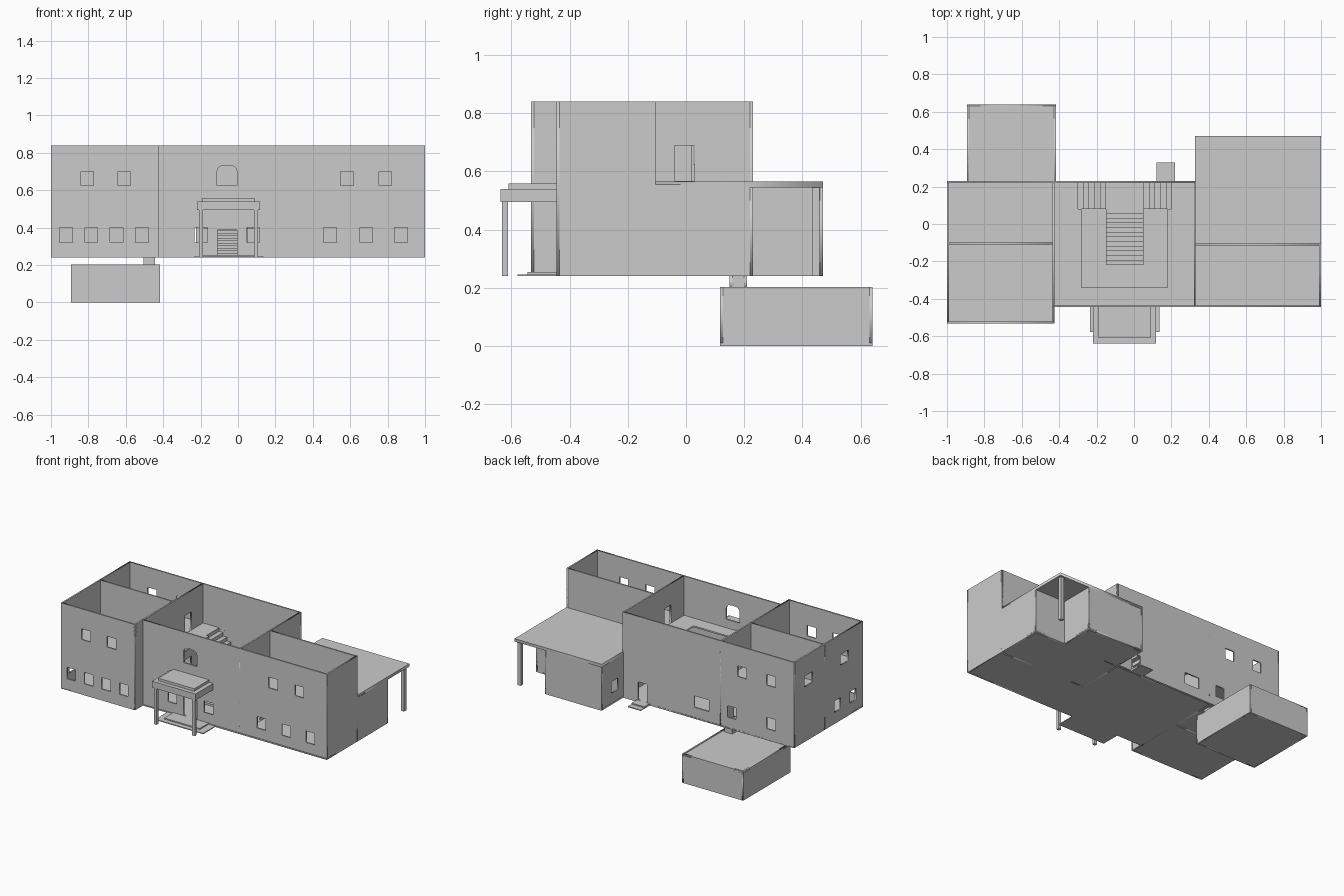
import bpy
from mathutils import Matrix, Vector

if "Cube" in bpy.data.objects:
    bpy.data.objects.remove(bpy.data.objects["Cube"])

Z0, Z1, Z2 = 0.24, 0.565, 0.84     # ground floor, upper floor, wall top
T = 0.01                           # wall thickness


def box(name, x0, x1, y0, y1, z0, z1):
    v = [(x, y, z) for x in (x0, x1) for y in (y0, y1) for z in (z0, z1)]
    f = [(0, 1, 3, 2), (4, 6, 7, 5), (0, 4, 5, 1), (2, 3, 7, 6), (0, 2, 6, 4), (1, 5, 7, 3)]
    me = bpy.data.meshes.new(name)
    me.from_pydata(v, [], f)
    ob = bpy.data.objects.new(name, me)
    bpy.context.collection.objects.link(ob)
    return ob


def rect(u0, u1, v0, v1):
    return [(u0, v0), (u1, v0), (u1, v1), (u0, v1)]


def panel(name, outline, holes, matrix, thick=T):
    """Flat plate with cut openings, placed by a matrix."""
    cu = bpy.data.curves.new(name, 'CURVE')
    cu.dimensions = '2D'
    cu.fill_mode = 'BOTH'
    cu.extrude = thick / 2
    for pts in [outline] + holes:
        sp = cu.splines.new('POLY')
        sp.points.add(len(pts) - 1)
        for p, (u, v) in zip(sp.points, pts):
            p.co = (u, v, 0, 1)
        sp.use_cyclic_u = True
    tmp = bpy.data.objects.new(name + "_outline", cu)
    bpy.context.collection.objects.link(tmp)
    dg = bpy.context.evaluated_depsgraph_get()
    me = bpy.data.meshes.new_from_object(tmp.evaluated_get(dg))
    bpy.data.objects.remove(tmp)
    me.transform(matrix)
    me.name = name
    ob = bpy.data.objects.new(name, me)
    bpy.context.collection.objects.link(ob)
    return ob


def wall_x(name, y, outline, holes=()):
    m = Matrix(((1, 0, 0, 0), (0, 0, -1, y), (0, 1, 0, 0), (0, 0, 0, 1)))
    return panel(name, outline, list(holes), m)


def wall_y(name, x, outline, holes=()):
    m = Matrix(((0, 0, 1, x), (1, 0, 0, 0), (0, 1, 0, 0), (0, 0, 0, 1)))
    return panel(name, outline, list(holes), m)


def slab(name, z_top, outline, holes=(), thick=T):
    return panel(name, outline, list(holes), Matrix.Translation((0, 0, z_top - thick / 2)), thick)


def win(c, upper=False, w=0.068):
    return rect(c - w / 2, c + w / 2, *((0.625, 0.70) if upper else (0.32, 0.40)))


def door(c, z=Z0 + 0.012, h=0.13, w=0.07):
    return rect(c - w / 2, c + w / 2, z, z + h)


# Front walls
wall_x("left_front_wall", -0.527, rect(-1, -0.425, Z0, Z2),
       [win(c) for c in (-0.92, -0.785, -0.65, -0.513)] + [win(c, True) for c in (-0.806, -0.608)])
arch = [(-0.112, 0.625), (-0.006, 0.625), (-0.006, 0.70), (-0.012, 0.718), (-0.025, 0.729),
        (-0.059, 0.733), (-0.093, 0.729), (-0.106, 0.718), (-0.112, 0.70)]
wall_x("main_front_wall", -0.44, rect(-0.43, 1, Z0, Z2),
       [win(c) for c in (-0.198, 0.082, 0.492, 0.685, 0.872)]
       + [win(c, True) for c in (0.583, 0.787)]
       + [arch, rect(-0.109, -0.005, Z0 + 0.012, 0.387)])

# Back walls
wall_x("back_wall", 0.225, rect(-1, 0.33, Z0, Z2),
       [win(c) for c in (-0.515, -0.82)] + [win(-0.283, w=0.115), door(0.175)]
       + [win(c, True) for c in (-0.595, -0.82)])
wall_x("porch_back_wall", 0.225, rect(0.33, 1, Z0, Z1 - 0.02), [door(0.5)])
wall_x("right_room_back_wall", 0.465, rect(0.325, 0.765, Z0, Z1 - 0.02))

# Side walls and partitions
wall_y("left_side_wall", -0.995, rect(-0.532, 0.23, Z0, Z2),
       [win(c) for c in (-0.25, -0.42)] + [win(c, True, 0.09) for c in (0.07, -0.325)])
wall_y("left_inner_wall", -0.43, rect(-0.532, 0.23, Z0, Z2),
       [door(0.055, Z1 + 0.002, 0.125), door(0.055), door(-0.25)])
wall_y("right_inner_wall", 0.325, rect(-0.445, 0.23, Z0, Z2),
       [door(-0.005, Z1 + 0.002, 0.122), door(-0.255, Z1 + 0.002, 0.125), door(-0.255)])
wall_y("right_room_inner_side", 0.33, rect(0.23, 0.47, Z0, Z1 - 0.02), [win(0.325, w=0.075)])
wall_y("right_room_outer_side", 0.76, rect(0.23, 0.47, Z0, Z1 - 0.02))
wall_y("right_side_wall", 0.995, [(-0.445, Z0), (0.23, Z0), (0.23, Z1 - 0.01),
                                  (-0.105, Z1 - 0.01), (-0.105, Z2), (-0.445, Z2)])
wall_x("left_partition", -0.105, rect(-1, -0.43, Z0, Z2))
wall_x("right_partition", -0.11, rect(0.325, 1, Z0, Z2))

# Floors
slab("ground_floor", Z0 + T, [(-1, -0.532), (-0.425, -0.532), (-0.425, -0.445), (1, -0.445),
                              (1, 0.23), (0.765, 0.23), (0.765, 0.47), (0.325, 0.47),
                              (0.325, 0.23), (-1, 0.23)], [rect(-0.495, -0.455, 0.16, 0.2)])
slab("left_upper_floor", Z1, rect(-0.995, -0.43, -0.527, 0.225))
slab("right_upper_floor", Z1, rect(0.325, 0.995, -0.44, -0.105))
slab("hall_upper_floor", Z1, rect(-0.43, 0.325, -0.44, 0.226),
     [[(-0.28, -0.34), (0.18, -0.34), (0.18, 0.08), (0.23, 0.08), (0.23, 0.22),
       (-0.33, 0.22), (-0.33, 0.08), (-0.28, 0.08)]])
slab("terrace", Z1, [(0.325, -0.105), (1, -0.105), (1, 0.47), (0.325, 0.47)], thick=0.02)
box("terrace_post", 0.96, 0.985, 0.433, 0.458, Z0, Z1 - 0.02)

# Double staircase: central flight, landing, two side flights
rise = 0.0135
for i in range(12):
    z = Z0 + T + (i + 1) * rise
    y = -0.22 + i * 0.025
    box("stair_step", -0.15, 0.05, y, y + 0.025, max(Z0 + T, z - 2 * rise), z)
box("stair_landing", -0.15, 0.05, 0.08, 0.22, 0.39, 0.412)
for i in range(6):
    z = 0.412 + (i + 1) * 0.0255
    for s in (-1, 1):
        a, b = sorted((-0.05 + s * (0.1 + i * 0.03), -0.05 + s * (0.13 + i * 0.03)))
        box("side_stair_step", a, b, 0.08, 0.22, z - 0.045, z)

# Front entrance canopy and steps
box("canopy", -0.22, 0.118, -0.638, -0.445, 0.495, 0.54)
box("canopy_cap", -0.19, 0.088, -0.61, -0.445, 0.54, 0.558)
for x in (-0.198, 0.097):
    box("canopy_post", x - 0.0105, x + 0.0105, -0.632, -0.611, Z0, 0.495)
box("entrance_step_low", -0.235, 0.135, -0.578, -0.445, Z0, Z0 + 0.006)
box("entrance_step_high", -0.19, 0.085, -0.545, -0.445, Z0 + 0.006, Z0 + 0.014)

# Back door steps
box("back_step_low", 0.12, 0.22, 0.23, 0.33, Z0, Z0 + 0.006)
box("back_step_high", 0.12, 0.22, 0.23, 0.29, Z0 + 0.006, Z0 + 0.014)

# Cellar with a shaft up to the ground floor
ax0, ax1, ay0, ay1 = -0.892, -0.418, 0.117, 0.64
box("cellar_floor", ax0, ax1, ay0, ay1, 0, T)
for y in (ay0 + T / 2, ay1 - T / 2):
    wall_x("cellar_wall", y, rect(ax0, ax1, 0, 0.203))
for x in (ax0 + T / 2, ax1 - T / 2):
    wall_y("cellar_side", x, rect(ay0, ay1, 0, 0.203))
slab("cellar_roof", 0.199, rect(ax0, ax1, ay0, ay1), [rect(-0.495, -0.455, 0.16, 0.2)], 0.008)
for y in (0.155, 0.205):
    wall_x("shaft_wall", y, rect(-0.505, -0.445, 0.195, Z0))
for x in (-0.5, -0.45):
    wall_y("shaft_side", x, rect(0.15, 0.21, 0.195, Z0))
